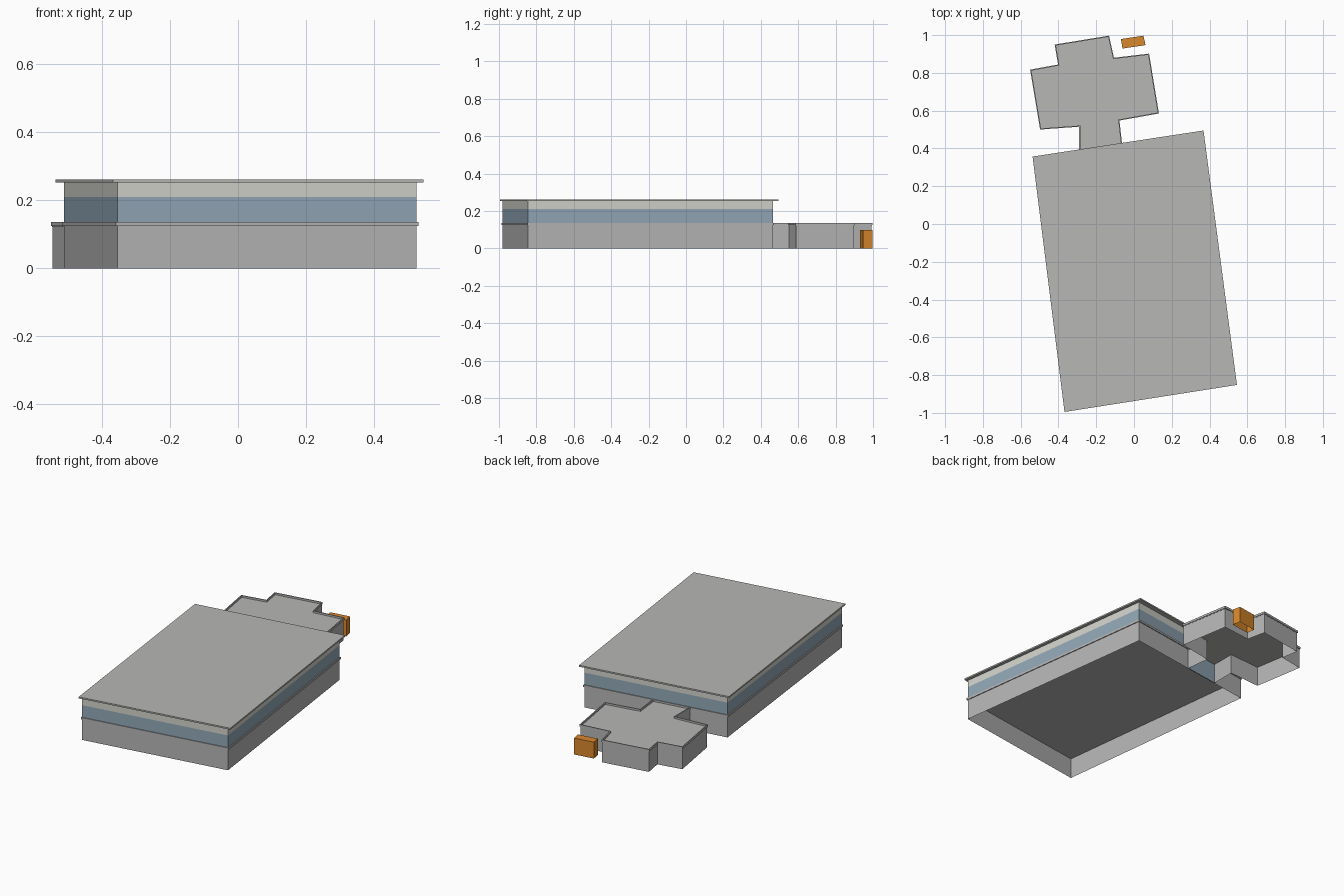
import bpy
import bmesh
from mathutils import Vector

cube = bpy.data.objects.get("Cube")
if cube:
    bpy.data.objects.remove(cube, do_unlink=True)


def material(name, srgb):
    linear = [(c / 255) ** 2.2 for c in srgb] + [1]
    mat = bpy.data.materials.new(name)
    mat.use_nodes = True
    mat.diffuse_color = linear
    mat.node_tree.nodes["Principled BSDF"].inputs["Base Color"].default_value = linear
    return mat


wall_grey = material("wall grey", (180, 180, 180))
roof_grey = material("roof grey", (182, 183, 180))
glass_blue = material("window blue", (145, 166, 181))
cream = material("fascia cream", (209, 209, 202))
orange = material("orange", (214, 134, 48))


def offset(points, d):
    """Move each edge of a counter-clockwise outline outwards by d."""
    result = []
    for i, p in enumerate(points):
        a, b, c = (Vector(q) for q in (points[i - 1], p, points[(i + 1) % len(points)]))
        e, f = (b - a).normalized(), (c - b).normalized()
        n, m = Vector((e.y, -e.x)), Vector((f.y, -f.x))
        result.append(tuple(b + (n + m) * d / (1 + n.dot(m))))
    return result


def finish(name, bm, mat):
    mesh = bpy.data.meshes.new(name)
    bm.to_mesh(mesh)
    bm.free()
    mesh.materials.append(mat)
    bpy.context.collection.objects.link(bpy.data.objects.new(name, mesh))


def loop(bm, points, z):
    return [bm.verts.new((x, y, z)) for x, y in points]


def bridge(bm, a, b, gap=False):
    for i in range(len(a) - gap):
        j = (i + 1) % len(a)
        bm.faces.new((a[i], a[j], b[j], b[i]))


def prism(name, points, z0, z1, mat, top=False, bottom=False, gap=False):
    """Upright walls on an outline; gap leaves out the closing edge."""
    bm = bmesh.new()
    low, high = loop(bm, points, z0), loop(bm, points, z1)
    bridge(bm, low, high, gap)
    if top:
        bm.faces.new(high)
    if bottom:
        bm.faces.new(low[::-1])
    finish(name, bm, mat)


def rim(name, points, width, z0, z1, mat):
    bm = bmesh.new()
    inner = offset(points, -width)
    rings = [loop(bm, p, z) for p, z in
             ((points, z0), (points, z1), (inner, z1), (inner, z0))]
    for i in range(4):
        bridge(bm, rings[i], rings[(i + 1) % 4])
    finish(name, bm, mat)


# Main hall, open underneath
hall = [(-0.355, -0.981), (0.525, -0.845), (0.353, 0.465), (-0.512, 0.335)]
eaves = [(-0.368, -0.995), (0.545, -0.852), (0.368, 0.495), (-0.537, 0.357)]
prism("hall_lower_wall", hall, 0, 0.125, wall_grey)
prism("hall_ledge", offset(hall, 0.005), 0.125, 0.137, wall_grey, True, True)
prism("hall_window_band", hall, 0.137, 0.21, glass_blue)
prism("hall_fascia", hall, 0.21, 0.253, cream)
prism("hall_roof", eaves, 0.253, 0.262, roof_grey, True, True)

# Annex with a low rim around its flat roof, joined to the hall by a neck
annex = [(-0.06, 0.395), (-0.077, 0.548), (0.132, 0.585), (0.08, 0.902),
         (-0.106, 0.88), (-0.132, 0.997), (-0.42, 0.95), (-0.402, 0.844),
         (-0.55, 0.817), (-0.497, 0.5), (-0.29, 0.515), (-0.29, 0.36)]
prism("annex_wall", offset(annex, -0.004), 0, 0.125, wall_grey, gap=True)
prism("annex_roof", offset(annex, -0.003), 0.121, 0.126, roof_grey, True, True)
rim("annex_roof_rim", annex, 0.006, 0.124, 0.137, wall_grey)

# Glazed screen between neck and hall
screen = [(-0.286, 0.368), (-0.064, 0.401), (-0.064, 0.406), (-0.286, 0.373)]
prism("neck_screen", screen, 0, 0.12, glass_blue, True, True)

# Free-standing shed
shed = [(-0.061, 0.929), (0.061, 0.947), (0.05, 0.997), (-0.069, 0.979)]
prism("shed", shed, 0, 0.099, orange, top=True)
